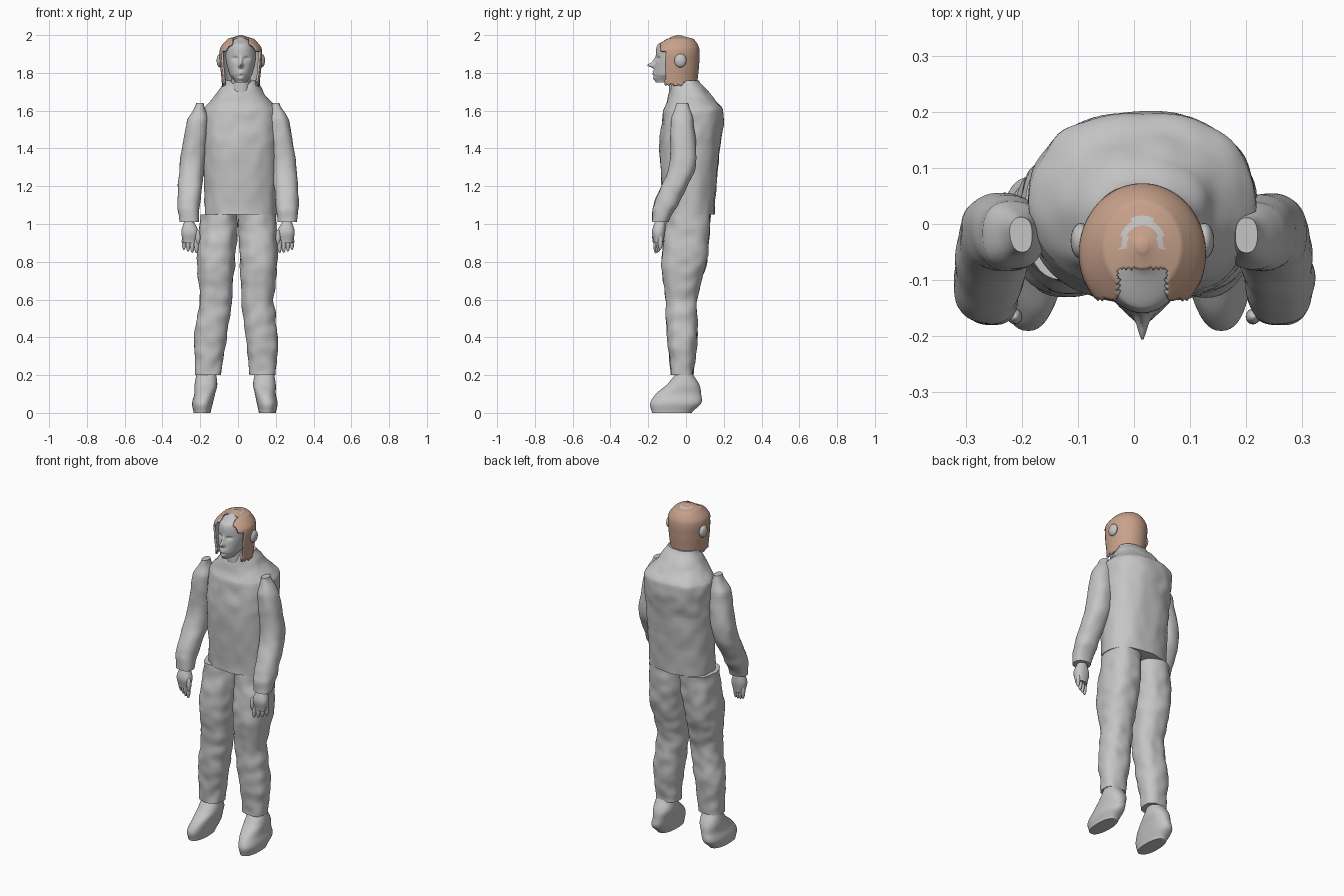
import bpy, bmesh, math, random
from mathutils import Vector, noise

random.seed(4)
default_cube = bpy.data.objects.get("Cube")
if default_cube:
    bpy.data.objects.remove(default_cube)

MIDDLE = .015  # middle line of the head and jacket


def make_material(name, red, green, blue):
    material = bpy.data.materials.new(name)
    material.use_nodes = True
    colour = (red, green, blue, 1)
    material.diffuse_color = colour
    shader = material.node_tree.nodes["Principled BSDF"]
    shader.inputs["Base Color"].default_value = colour
    return material


grey = make_material("light grey", .56, .56, .56)
brown = make_material("hair brown", .58, .36, .26)


def catmull(before, start, end, after, t):
    """Smooth curve from start to end, guided by its neighbours."""
    linear = end - before
    square = 2 * before - 5 * start + 4 * end - after
    cubic = 3 * (start - end) + after - before
    return start + t * (linear + t * (square + t * cubic)) / 2


def smooth_rings(rings, steps):
    """Fill in rings between the given ones; height runs evenly."""
    padded = [rings[0], *rings, rings[-1]]
    for before, start, end, after in zip(padded, padded[1:], padded[2:], padded[3:]):
        for step in range(steps):
            t = step / steps
            height = start[0] + (end[0] - start[0]) * t
            bounds = [catmull(*values, t) for values in zip(before, start, end, after)]
            yield (height, *bounds[1:])
    yield rings[-1]


def rounded(value, power):
    return math.copysign(abs(value) ** (2 / power), value)


def loft(name, rings, sides=48, steps=10, power=2.3, side=1, splay=0,
         wrinkle=0, shape=None, materials=(grey,), trim=None):
    """Rings are (height, x min, x max, y min, y max)."""
    bm = bmesh.new()
    loops = []
    for z, left, right, front, back in smooth_rings(rings, steps):
        loop = []
        for i in range(sides):
            angle = math.tau * i / sides
            outward = Vector((math.cos(angle), math.sin(angle), 0))
            point = Vector((
                (left + right + (right - left) * rounded(outward.x, power)) / 2,
                (front + back + (back - front) * rounded(outward.y, power)) / 2,
                z))
            point += outward * wrinkle * noise.noise(point * 16 + Vector((side, 0, 0)))
            if shape:
                shape(point)
            point.x = side * (point.x + splay * max(0, 1 - z))
            loop.append(bm.verts.new(point))
        loops.append(loop)
    for low, high in zip(loops, loops[1:]):
        for i in range(sides):
            bm.faces.new((low[i - 1], low[i], high[i], high[i - 1]))
    bm.faces.new(loops[0])
    bm.faces.new(loops[-1])
    bmesh.ops.recalc_face_normals(bm, faces=bm.faces)
    if trim:
        unwanted = [face for face in bm.faces if trim(face.calc_center_median())]
        bmesh.ops.delete(bm, geom=unwanted, context="FACES")
    mesh = bpy.data.meshes.new(name)
    bm.to_mesh(mesh)
    bm.free()
    for material in materials:
        mesh.materials.append(material)
    mesh.shade_smooth()
    mesh.set_sharp_from_angle(angle=math.radians(60))
    part = bpy.data.objects.new(name, mesh)
    bpy.context.scene.collection.objects.link(part)
    return part


def centred(rows):
    """Turn (height, half width, y min, y max) into rings about the middle line."""
    return [(z, MIDDLE - half, MIDDLE + half, front, back) for z, half, front, back in rows]


def ellipsoid(name, centre, radii):
    bpy.ops.mesh.primitive_uv_sphere_add(segments=20, ring_count=12, location=centre, scale=radii)
    part = bpy.context.object
    part.name = name
    part.data.materials.append(grey)
    part.data.shade_smooth()


# Jacket with a V-shaped neckline
def cut_neckline(point):
    if point.z > 1.7 and point.y < 0:
        point.z -= max(0, .06 - abs(point.x - MIDDLE)) * (point.z - 1.7) / .06


loft("jacket", centred([
    (1.05, .19, -.12, .15), (1.4, .2, -.14, .18), (1.6, .2, -.12, .2),
    (1.65, .16, -.1, .16), (1.7, .12, -.09, .12), (1.76, .09, -.08, .07),
]), sides=80, wrinkle=.007, shape=cut_neckline)

loft("neck", centred([(1.64, .06, -.09, .05), (1.8, .05, -.09, .04)]))


# Head, with the features raised and sunk by soft bumps at the front
def bump(point, across, height, width, tall, amount):
    sideways = (abs(point.x - MIDDLE) - across) / width
    upward = (point.z - height) / tall
    point.y -= amount * math.exp(-sideways ** 2 - upward ** 2)


def sculpt_face(point):
    if point.y < -.07:
        bump(point, 0, 1.84, .011, .012, .036)     # nose tip
        bump(point, 0, 1.86, .008, .02, .015)      # nose bridge
        bump(point, .03, 1.875, .015, .01, -.013)  # eye sockets
        bump(point, .03, 1.87, .01, .005, .007)    # eyes
        bump(point, 0, 1.8, .02, .01, .012)        # lips
        bump(point, 0, 1.8, .02, .003, -.007)      # mouth line
        bump(point, 0, 1.77, .02, .01, .008)       # chin


loft("head", centred([
    (1.75, .03, -.16, -.03), (1.79, .06, -.17, .03), (1.88, .08, -.16, .05),
    (1.95, .07, -.15, .05), (1.99, .03, -.08, 0),
]), sides=110, steps=16, power=2, shape=sculpt_face)


# Hair: an open shell with a grey lining, ragged tips and a bare forehead
def fray_tips(point):
    if point.z < 1.76:
        point.z += random.uniform(-.012, .012)


def is_hair_opening(centre):
    offset = abs(centre.x - MIDDLE)
    underside = centre.z < 1.76 and max(offset, abs(centre.y)) < .06 and centre.y < 0
    fringe = -.11 if centre.z < 1.91 else -.135
    forehead = centre.z > 1.91 and offset < .045 and centre.y < -.08
    return underside or forehead or centre.y < fringe


hair = loft("hair", centred([
    (1.74, .1, -.17, .06), (1.85, .11, -.18, .07), (1.93, .11, -.17, .07),
    (1.98, .07, -.12, .04), (2, .01, -.05, -.03),
]), sides=96, steps=14, power=2, shape=fray_tips, trim=is_hair_opening,
    materials=(brown, grey))

# Grey arch on the crown
for face in hair.data.polygons:
    centre = face.center
    if centre.z > 1.95 and centre.y > -.045:
        radius = math.hypot((centre.x - MIDDLE) / .04, (centre.y + .045) / .06)
        face.material_index = int(.75 < radius < 1)
lining = hair.modifiers.new("lining", "SOLIDIFY")
lining.thickness = .01
lining.offset = -1
lining.material_offset = 1
lining.material_offset_rim = 1

# Paired parts, shaped for the left side
SLEEVE = [
    (1.64, .18, .22, -.05, .01), (1.55, .16, .27, -.08, .04), (1.3, .18, .31, -.09, .05),
    (1.1, .2, .32, -.17, -.04), (1.01, .21, .31, -.18, -.09),
]
PALM = [(1.03, .24, .28, -.16, -.11), (.96, .21, .3, -.18, -.11), (.9, .22, .29, -.17, -.12)]
TROUSER_LEG = [
    (1.05, 0, .2, -.1, .13), (.8, .01, .21, -.13, .11), (.6, .02, .19, -.11, .06),
    (.4, .04, .21, -.1, .06), (.2, .06, .2, -.08, .04),
]
SHOE = [
    (0, .11, .2, -.18, .03), (.05, .1, .21, -.19, .08), (.1, .09, .2, -.16, .08),
    (.15, .08, .2, -.1, .07), (.22, .09, .19, -.05, .03),
]

for side, label in ((1, "left"), (-1, "right")):
    stance = .035 if side < 0 else 0  # the right foot stands wider
    loft(f"{label}_sleeve", SLEEVE, side=side, wrinkle=.005)
    loft(f"{label}_palm", PALM, side=side)
    loft(f"{label}_trouser_leg", TROUSER_LEG, side=side, steps=16, splay=stance, wrinkle=.008)
    loft(f"{label}_shoe", SHOE, side=side, splay=stance)
    for i in range(4):
        ellipsoid(f"{label}_finger_{i + 1}",
                  (side * (.22 + .022 * i), -.16 + .008 * i, .89 + .002 * i * i),
                  (.012, .013, .045))
    ellipsoid(f"{label}_thumb", (side * .212, -.165, .93), (.013, .014, .04))
    # Ear showing through the hair
    ellipsoid(f"{label}_ear", (MIDDLE + side * .11, -.03, 1.865), (.018, .032, .036))
